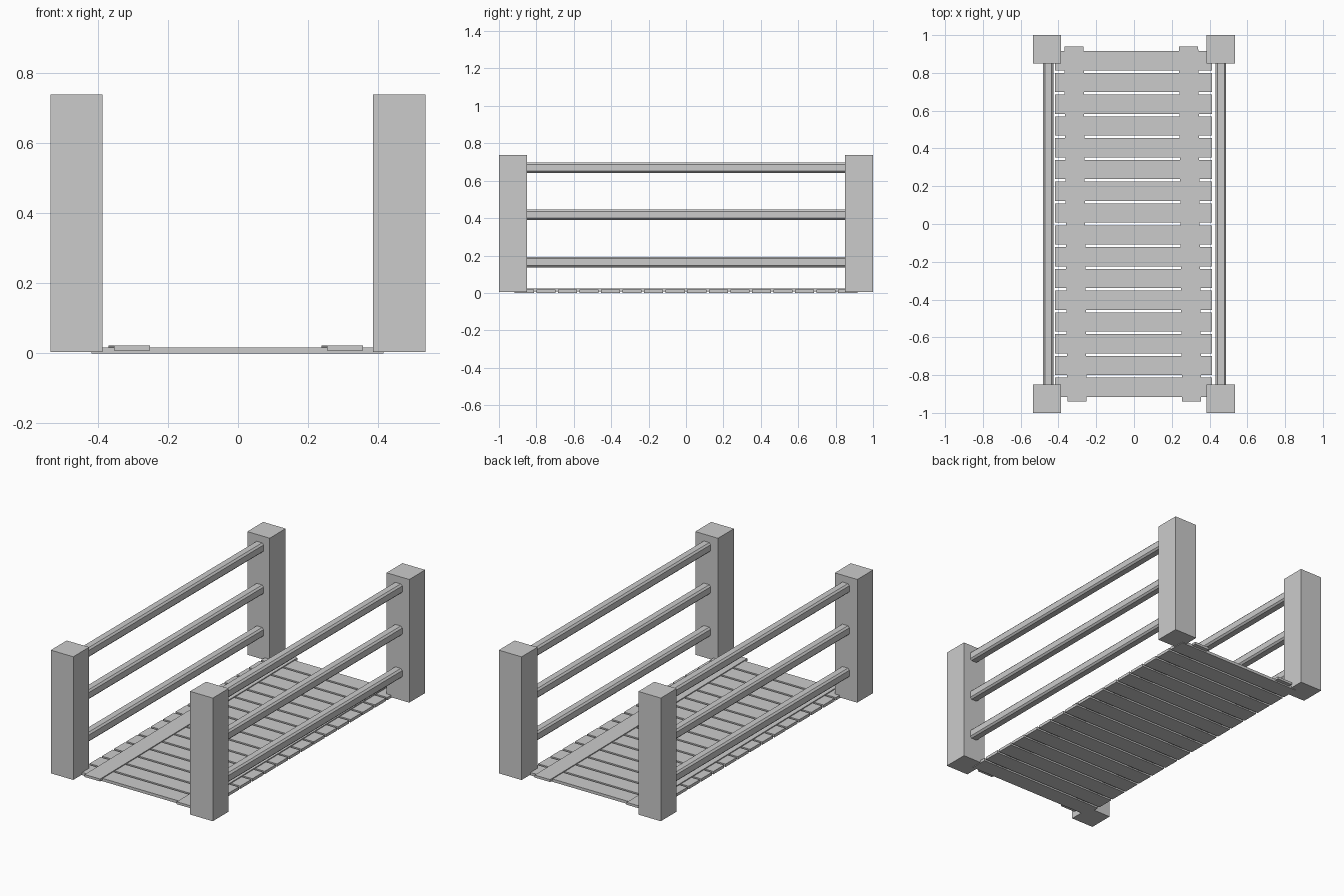
import bpy, bmesh, math

if "Cube" in bpy.data.objects:
    bpy.data.objects.remove(bpy.data.objects["Cube"])


def box(name, x, y, z, bevel=0.0, turn=0.0):
    """Box from (min, max) ranges; bevel chamfers only the edges along y."""
    size = [r[1] - r[0] for r in (x, y, z)]
    bm = bmesh.new()
    bmesh.ops.create_cube(bm, size=1)
    bmesh.ops.scale(bm, vec=size, verts=bm.verts)
    if bevel:
        edges = [e for e in bm.edges
                 if abs(e.verts[0].co.y - e.verts[1].co.y) > 0.5 * size[1]]
        bmesh.ops.bevel(bm, geom=edges, offset=bevel, segments=1, affect='EDGES')
    mesh = bpy.data.meshes.new(name)
    bm.to_mesh(mesh)
    bm.free()
    ob = bpy.data.objects.new(name, mesh)
    ob.location = [(r[0] + r[1]) / 2 for r in (x, y, z)]
    ob.rotation_euler.z = turn
    bpy.context.collection.objects.link(ob)
    return ob


# Four corner posts
for side, x in (("left", (-0.534, -0.386)), ("right", (0.384, 0.534))):
    box(f"front_{side}_post", x, (-1, -0.85), (0.004, 0.738))
    box(f"back_{side}_post", x, (0.85, 1), (0.004, 0.738))

# Three chamfered rails on each side
for side, x in (("left", -0.454), ("right", 0.46)):
    for i, z in enumerate((0.165, 0.418, 0.669)):
        box(f"{side}_rail_{i + 1}", (x - 0.028, x + 0.028), (-0.87, 0.87),
            (z - 0.028, z + 0.028), bevel=0.01)

# Deck planks with narrow gaps
COUNT, PITCH, WIDTH = 16, 0.1153, 0.102
for i in range(COUNT):
    y = (i - (COUNT - 1) / 2) * PITCH
    box(f"deck_plank_{i + 1}", (-0.418, 0.414),
        (y - WIDTH / 2, y + WIDTH / 2), (0, 0.017))

# Two slightly skewed boards running along the deck
for side, x in (("left", -0.31), ("right", 0.297)):
    box(f"{side}_long_board", (x - 0.051, x + 0.051), (-0.94, 0.94),
        (0.008, 0.0225), turn=0.0085)
